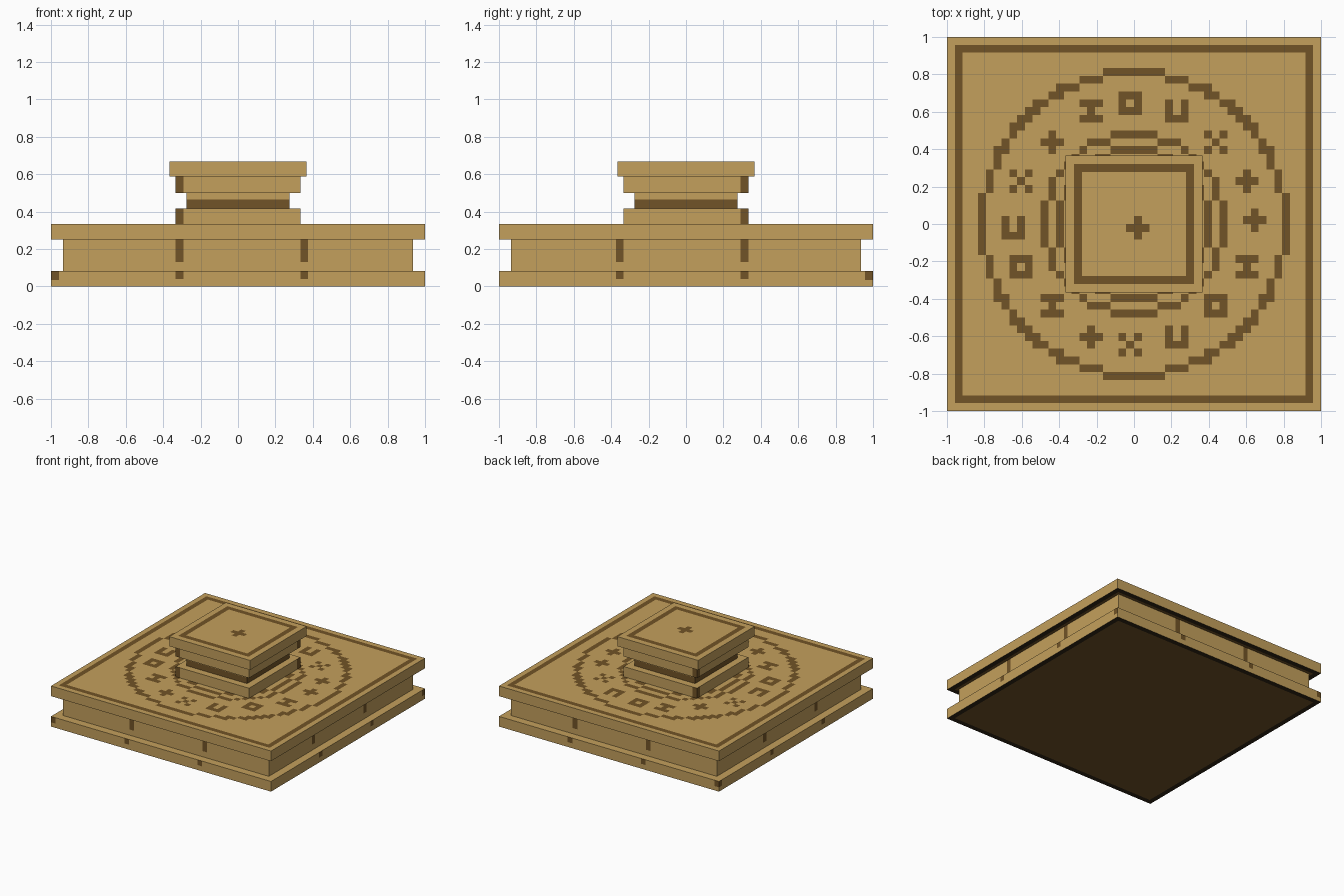
import bpy, bmesh, math
from mathutils import Vector

if "Cube" in bpy.data.objects:
    bpy.data.objects.remove(bpy.data.objects["Cube"])

P = 1 / 24  # size of one carved square


def material(name, rgb):
    m = bpy.data.materials.new(name)
    m.diffuse_color = (*rgb, 1)
    m.use_nodes = True
    m.node_tree.nodes["Principled BSDF"].inputs["Base Color"].default_value = m.diffuse_color
    return m


MATS = [material("sandstone", (0.55, 0.35, 0.107)),
        material("carved_brown", (0.166, 0.087, 0.020)),
        material("underside_rim", (0.028, 0.018, 0.007))]


def slab(name, half, z0, z1, rule, cuts_xy=(), cuts_z=()):
    """Square slab cut along grid planes; rule(centre, normal) gives dark or not.
    Undersides are brown with a darker rim."""
    bm = bmesh.new()
    bmesh.ops.create_cube(bm, size=1)
    for v in bm.verts:
        v.co = Vector((v.co.x * 2 * half, v.co.y * 2 * half, z0 + (v.co.z + 0.5) * (z1 - z0)))
    planes = [((c, 0, 0), (1, 0, 0)) for c in cuts_xy]
    planes += [((0, c, 0), (0, 1, 0)) for c in cuts_xy]
    planes += [((0, 0, c), (0, 0, 1)) for c in cuts_z]
    for co, no in planes:
        bmesh.ops.bisect_plane(bm, geom=bm.verts[:] + bm.edges[:] + bm.faces[:],
                               plane_co=co, plane_no=no, dist=1e-6)
    bm.normal_update()
    for f in bm.faces:
        c, n = f.calc_center_median(), f.normal
        if n.z < -0.5:
            f.material_index = 2 if max(abs(c.x), abs(c.y)) > 1 - P else 1
        else:
            f.material_index = int(bool(rule(c, n)))
    me = bpy.data.meshes.new(name)
    bm.to_mesh(me)
    bm.free()
    for m in MATS:
        me.materials.append(m)
    ob = bpy.data.objects.new(name, me)
    bpy.context.collection.objects.link(ob)
    return ob


def along(c, n):
    """Position along a side face; the two side pairs mirror each other."""
    return c.x if abs(n.y) > 0.5 else -c.y


def side_mark(c, n):
    u = along(c, n) / P
    return -8 < u < -7 or 8 < u < 9


# carved symbols on a 3 x 3 grid, top row first
SYMBOLS = [(".#.", "###", ".#."), ("#.#", ".#.", "#.#"), ("#.#", "#.#", "###"),
           ("###", "#.#", "###"), ("###", ".#.", "###")]


def stamp(cells, rows, cx, cy):
    for j, row in enumerate(rows):
        for i, ch in enumerate(row):
            if ch == "#":
                cells.add((cx + i - 1, cy + 1 - j))


# sixteen symbols spaced around the circle
carved = set()
for k in range(16):
    a = k * math.pi / 8
    cx = math.floor(15.5 * math.cos(a) - 1e-9)
    cy = math.floor(15.5 * math.sin(a) + 1e-9 * math.cos(a))
    stamp(carved, SYMBOLS[max(k - 1, 0) % 5], cx, cy)
# outer circle, two inner circles and the square border
for i in range(-24, 24):
    for j in range(-24, 24):
        r = math.hypot(i + 0.5, j + 0.5)
        if 19 <= r < 19.95 or 11 <= r < 12 or 9 <= r < 10:
            carved.add((i, j))
        if max(abs(i + 0.5), abs(j + 0.5)) == 22.5:
            carved.add((i, j))


# base: bottom slab
def bottom_rule(c, n):
    if n.z > 0.5:
        return False
    if along(c, n) < -1 + P:
        return c.z > 0.035
    return side_mark(c, n) and c.z > 0.04


marks = [s * k * P for k in (7, 8, 9) for s in (-1, 1)]
rim = [-1 + P, 1 - P]
slab("base_bottom_slab", 1, 0, 2 * P, bottom_rule, marks + rim, [0.035, 0.04])

# base: recessed middle
slab("base_middle", 0.935, 2 * P, 6 * P,
     lambda c, n: n.z < 0.5 and side_mark(c, n) and c.z > 0.13, marks, [0.13])

# base: carved top slab
slab("base_top_slab", 1, 6 * P, 8 * P,
     lambda c, n: n.z > 0.5 and (math.floor(c.x / P), math.floor(c.y / P)) in carved,
     [k * P for k in range(-23, 24)])


# pedestal: lower and upper steps with one dark corner strip per side
def corner_strip(c, n):
    return n.z < 0.5 and along(c, n) < -7 * P


slab("pedestal_foot", 8 * P, 8 * P, 10 * P, corner_strip, [-7 * P, 7 * P])
slab("pedestal_neck", 0.275, 10 * P, 12 * P,
     lambda c, n: n.z < 0.5 and c.z < 0.465, (), [0.465])
slab("pedestal_shoulder", 8 * P, 12 * P, 0.588, corner_strip, [-7 * P, 7 * P])

# pedestal: cap with square border and a centre cross
cross = set()
stamp(cross, SYMBOLS[0], 0, -1)


def cap_rule(c, n):
    if n.z < 0.5:
        return False
    if 0.278 < max(abs(c.x), abs(c.y)) < 0.32:
        return True
    return (math.floor(c.x / P), math.floor(c.y / P)) in cross


slab("pedestal_cap", 0.367, 0.588, 16 * P, cap_rule,
     [-0.32, -0.278, 0.278, 0.32] + [k * P for k in range(-2, 3)])
